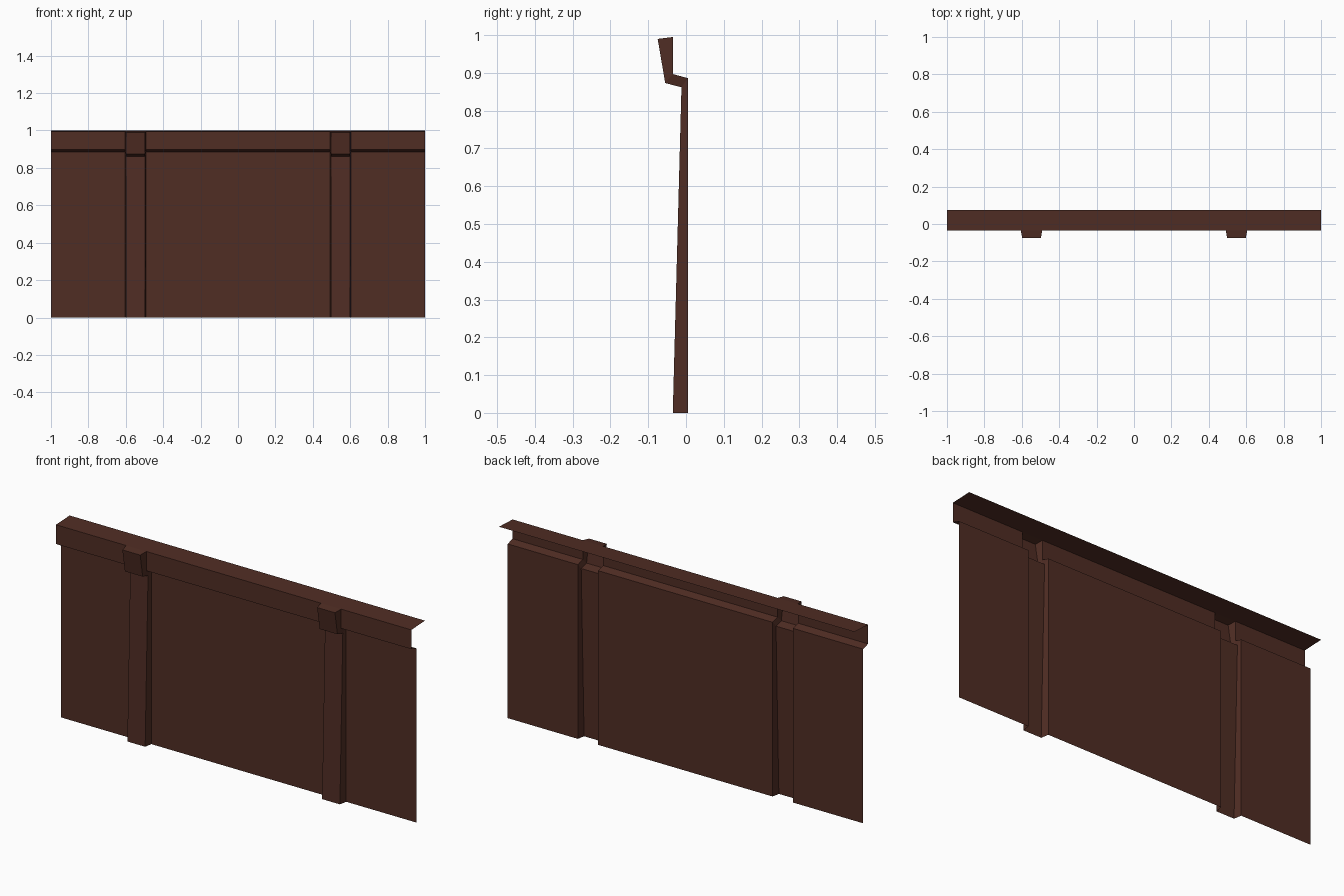
import bpy, bmesh

if "Cube" in bpy.data.objects:
    bpy.data.objects.remove(bpy.data.objects["Cube"])

brown = bpy.data.materials.new("dark brown")
brown.diffuse_color = (0.08, 0.026, 0.0175, 1)
brown.use_nodes = True
brown.node_tree.nodes["Principled BSDF"].inputs["Base Color"].default_value = brown.diffuse_color


def sheet(name, columns):
    """Open surface lofted through (x, [(y, z), ...]) columns, left to right."""
    bm = bmesh.new()
    grid = [[bm.verts.new((x, y, z)) for y, z in prof] for x, prof in columns]
    for a, b in zip(grid, grid[1:]):
        for r in range(len(a) - 1):
            bm.faces.new((a[r], b[r], b[r + 1], a[r + 1]))
    # collapse the doubled top points of the plain wall profile
    bmesh.ops.remove_doubles(bm, verts=bm.verts[:], dist=0.0005)
    me = bpy.data.meshes.new(name)
    bm.to_mesh(me)
    bm.free()
    me.materials.append(brown)
    ob = bpy.data.objects.new(name, me)
    bpy.context.collection.objects.link(ob)
    return ob


# Side profiles (y, z): flat wall with stepped fascia, and tapered pilaster with block
WALL = [(0.005, 0), (0.005, 0.886), (-0.035, 0.897), (-0.035, 0.995), (-0.035, 0.995)]
PILASTER = [(-0.035, 0), (-0.012, 0.862), (-0.055, 0.873), (-0.075, 0.99), (-0.035, 0.995)]

# Wall panel with two hollow pilasters pushed forward out of the sheet
columns = [(-1, WALL)]
for cx in (-0.548, 0.548):
    columns += [(cx - 0.057, WALL), (cx - 0.050, PILASTER),
                (cx + 0.050, PILASTER), (cx + 0.057, WALL)]
columns.append((1, WALL))
sheet("wall_panel", columns)

# Thin top ledge running back from the fascia
LEDGE = [(-0.035, 0.995), (0.075, 1.0)]
sheet("top_ledge", [(-1, LEDGE), (1, LEDGE)])
